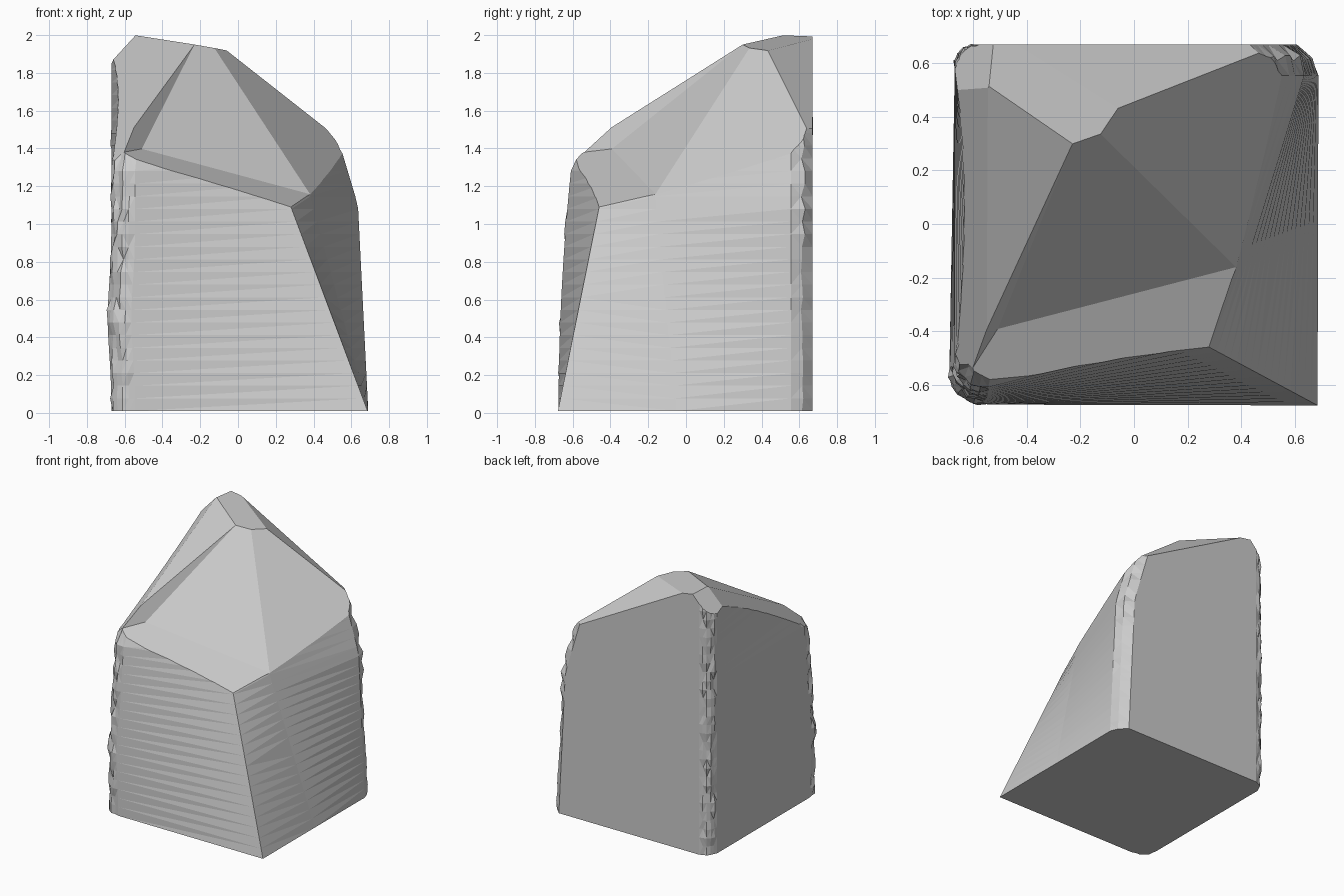
import bpy, bmesh, math, random
from mathutils import Vector

if "Cube" in bpy.data.objects:
    bpy.data.objects.remove(bpy.data.objects["Cube"])

random.seed(4)


def cut(bm, co, no):
    """Slice away everything on the normal side of a plane and cap the hole."""
    r = bmesh.ops.bisect_plane(bm, geom=bm.verts[:] + bm.edges[:] + bm.faces[:], dist=1e-5,
                               plane_co=Vector(co), plane_no=Vector(no), clear_outer=True)
    edges = [e for e in r["geom_cut"] if isinstance(e, bmesh.types.BMEdge) and e.is_boundary]
    if edges:
        bmesh.ops.edgenet_fill(bm, edges=edges)
    bmesh.ops.recalc_face_normals(bm, faces=bm.faces[:])


def slope(a, b):
    """Upward normal of a plane rising a per x and b per y."""
    return Vector((-a, -b, 1)).normalized()


def arc(cx, cy, r, a0, a1, n, j):
    """Worn corner: jittered inside, clean where it meets the flat sides."""
    pts = []
    for i in range(n):
        a = math.radians(a0 + (a1 - a0) * i / (n - 1))
        q = r + (random.uniform(-j, j) if 0 < i < n - 1 else 0)
        pts.append((cx + q * math.cos(a), cy + q * math.sin(a)))
    return pts


def ring(z):
    """Horizontal outline: crisp front right corner, worn other corners."""
    hi = max(0, z - 1.3)
    pts = [(0.69 - 0.376 * z, -0.68 + 0.202 * z),
           (0.69 - 0.267 * z, -0.05 - 0.1 * z)]
    bx = 0.69 - 0.05 * z - 0.25 * max(0, z - 1.1)
    w = random.uniform(-0.012, 0.012)
    pts += [(bx, 0.555), (bx - 0.02 + w / 2, 0.62 + w), (bx - 0.08, 0.67)]
    pts += arc(-0.58, 0.58, 0.09, 90, 180, 6, 0.01)
    bulge = 0.02 * math.exp(-((z - 0.5) / 0.25) ** 2)
    pts += arc(-0.545 + 0.15 * hi - bulge, -0.55 + 0.04 * z * z + 0.5 * hi,
               0.125, 180, 270, 7, 0.012)
    return pts


# Boulder body: stacked outlines
bm = bmesh.new()
N = 32
rings = [[bm.verts.new((x, y, z)) for x, y in ring(z)]
         for z in [0.01 + 2.14 * i / N for i in range(N + 1)]]
n = len(rings[0])
for lo, up in zip(rings, rings[1:]):
    for i in range(n):
        k = (i + 1) % n
        bm.faces.new((lo[i], lo[k], up[k], up[i]))
bm.faces.new(rings[-1])
bm.faces.new(rings[0][::-1])
bmesh.ops.triangulate(bm, faces=bm.faces[:])
bmesh.ops.recalc_face_normals(bm, faces=bm.faces[:])

# Broken top facets
cut(bm, (-0.23, 0.30, 1.95), slope(0.211, 0.534))    # left cap
cut(bm, (-0.23, 0.30, 1.95), slope(-0.17, -0.02))    # peak
cut(bm, (0.38, -0.16, 1.16), slope(-0.997, 0.54))    # right slope
cut(bm, (0.11, 0.67, 1.68), slope(-0.544, -0.615))   # back bevel
cut(bm, (-0.67, 0.50, 1.86), slope(1.05, 0.53))      # left worn edge
cut(bm, (-0.67, 0.50, 1.86), slope(1.1, -0.15))      # back left worn corner

me = bpy.data.meshes.new("boulder")
bm.to_mesh(me)
bm.free()
rock = bpy.data.objects.new("boulder", me)
bpy.context.collection.objects.link(rock)

# Front notch: steep slope above a ledge, stopped by a step on the left
bm = bmesh.new()
bmesh.ops.create_cube(bm, size=6)
cut(bm, (0.38, -0.16, 1.16), -slope(-0.532, 1.013))
cut(bm, (0.28, -0.46, 1.09), -slope(-0.36, 0.35))
cut(bm, (-0.23, 0.30, 1.95), (-0.69, 0.47, -0.24))
me = bpy.data.meshes.new("notch_cutter")
bm.to_mesh(me)
bm.free()
notch = bpy.data.objects.new("notch_cutter", me)
notch.hide_render = True
bpy.context.collection.objects.link(notch)

mod = rock.modifiers.new("notch", 'BOOLEAN')
mod.operation = 'DIFFERENCE'
mod.solver = 'EXACT'
mod.object = notch
bpy.context.view_layer.objects.active = rock
rock.select_set(True)
bpy.ops.object.modifier_apply(modifier=mod.name)
bpy.data.objects.remove(notch)
